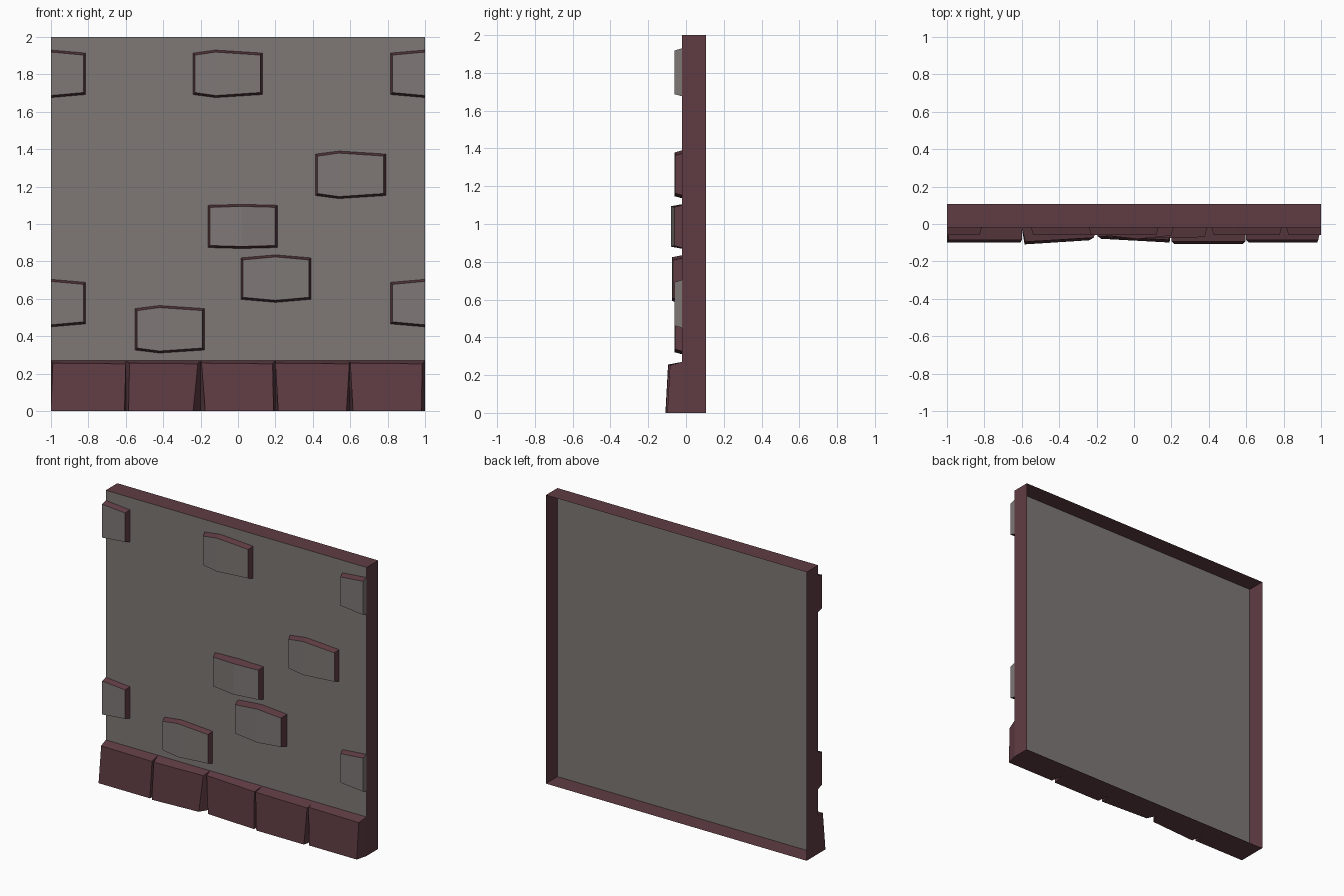
import bpy
import bmesh

cube = bpy.data.objects.get("Cube")
if cube:
    bpy.data.objects.remove(cube, do_unlink=True)


def material(name, colour):
    mat = bpy.data.materials.new(name)
    mat.use_nodes = True
    mat.diffuse_color = (*colour, 1)
    mat.node_tree.nodes["Principled BSDF"].inputs["Base Color"].default_value = (*colour, 1)
    return mat


PLASTER = material("grey plaster", (0.21, 0.19, 0.183))
TRIM = material("maroon stone", (0.115, 0.046, 0.056))
WALL_Y, BACK_Y = -0.02, 0.107


def finish(name, bm):
    bmesh.ops.recalc_face_normals(bm, faces=bm.faces[:])
    mesh = bpy.data.meshes.new(name)
    bm.to_mesh(mesh)
    bm.free()
    mesh.materials.append(PLASTER)
    mesh.materials.append(TRIM)
    obj = bpy.data.objects.new(name, mesh)
    bpy.context.collection.objects.link(obj)
    return obj


def raised_shape(name, base, front, front_mat, grey_edges=()):
    """Loft from an outline on the wall to a front outline, open at the back."""
    bm = bmesh.new()
    b = [bm.verts.new(p) for p in base]
    f = [bm.verts.new(p) for p in front]
    n = len(b)
    for i in range(n):
        j = (i + 1) % n
        side = bm.faces.new((b[i], b[j], f[j], f[i]))
        side.material_index = 0 if i in grey_edges else 1
    # Split a six-sided front at its ridge
    quads = [f] if n == 4 else [[f[0], f[1], f[4], f[5]], [f[1], f[2], f[3], f[4]]]
    for q in quads:
        bm.faces.new(q).material_index = front_mat
    return finish(name, bm)


# Wall panel: a shallow tray, open at the back
bm = bmesh.new()
bmesh.ops.create_cube(bm, size=1)
for v in bm.verts:
    v.co = (v.co.x * 2, BACK_Y if v.co.y > 0 else WALL_Y, v.co.z * 2 + 1)
bm.normal_update()
bmesh.ops.delete(bm, geom=[f for f in bm.faces if f.normal.y > 0.5], context="FACES")
for f in bm.faces:
    f.material_index = 0 if f.normal.y < -0.5 else 1
finish("wall_panel", bm)


# Raised bricks: columns run left to right as (x, bottom, top, front y)
def brick(name, columns, grey_edges=()):
    x_min, x_max = columns[0][0], columns[-1][0]
    inset = 0.011

    def inner_x(x):
        if abs(x) == 1:
            return x
        return x + inset if x == x_min else x - inset if x == x_max else x

    base = [(x, WALL_Y, lo) for x, lo, hi, y in columns]
    base += [(x, WALL_Y, hi) for x, lo, hi, y in reversed(columns)]
    front = [(inner_x(x), y, lo + inset) for x, lo, hi, y in columns]
    front += [(inner_x(x), y, hi - inset) for x, lo, hi, y in reversed(columns)]
    raised_shape(name, base, front, 0, grey_edges)


# name, left, ridge, right, middle height, shoulder drop, edge y, ridge y
BRICKS = [
    ("upper_brick", -0.24, -0.12, 0.13, 1.803, 0.016, -0.058, -0.06),
    ("right_brick", 0.415, 0.54, 0.79, 1.263, 0.016, -0.058, -0.06),
    ("middle_brick", -0.16, 0.02, 0.21, 0.987, 0.005, -0.062, -0.08),
    ("lower_brick", 0.015, 0.20, 0.39, 0.708, 0.016, -0.07, -0.074),
    ("left_brick", -0.55, -0.42, -0.18, 0.437, 0.016, -0.058, -0.06),
]
for name, left, ridge, right, mid, drop, edge_y, ridge_y in BRICKS:
    h = 0.127 if drop > 0.01 else 0.118
    brick(name, [(left, mid - h + drop, mid + h - drop, edge_y),
                 (ridge, mid - h, mid + h, ridge_y),
                 (right, mid - h + drop, mid + h - drop, edge_y)])

# Half bricks cut off at both side edges
for level, mid in (("upper", 1.803), ("lower", 0.577)):
    outer = (mid - 0.127, mid + 0.127, -0.06)
    inner = (mid - 0.111, mid + 0.111, -0.058)
    brick(level + "_right_edge_brick", [(-1, *outer), (-0.815, *inner)])
    brick(level + "_left_edge_brick", [(0.815, *inner), (1, *outer)], grey_edges=(1,))

# Footing stones: front bottom left/right, front top left/right, left/right y
STONES = [
    (-1.0, -0.607, -0.99, -0.60, -0.085, -0.085),
    (-0.585, -0.24, -0.58, -0.215, -0.095, -0.073),
    (-0.175, 0.19, -0.195, 0.185, -0.065, -0.085),
    (0.215, 0.58, 0.20, 0.595, -0.093, -0.093),
    (0.615, 0.98, 0.60, 0.985, -0.085, -0.085),
]
for i, (bl, br, tl, tr, yl, yr) in enumerate(STONES):
    x0 = -1 + 0.4 * i
    x1 = x0 + 0.4
    base = [(x0, WALL_Y, 0), (x1, WALL_Y, 0), (x1, WALL_Y, 0.27), (x0, WALL_Y, 0.27)]
    front = [(bl, yl - 0.014, 0), (br, yr - 0.014, 0),
             (tr, yr, 0.252), (tl, yl, 0.256)]
    raised_shape(f"footing_stone_{i + 1}", base, front, 1)
